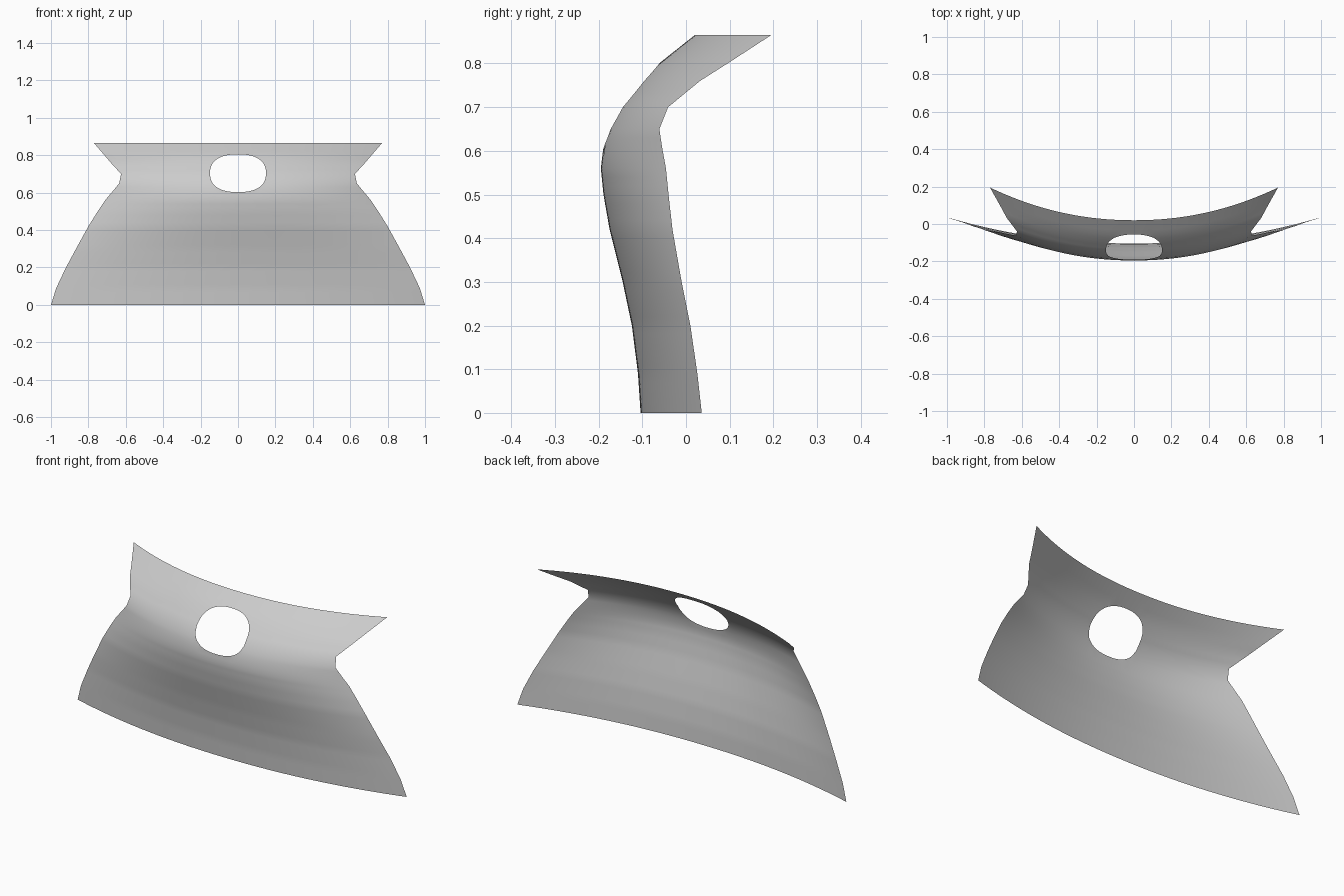
import bpy, bmesh

if "Cube" in bpy.data.objects:
    bpy.data.objects.remove(bpy.data.objects["Cube"])

# Profile rows: z, half width, y on the centre line, y at the side edge
ROWS = [
    (0.00, 1.000, -0.104, 0.036), (0.09, 0.972, -0.110, 0.026),
    (0.20, 0.920, -0.124, 0.010), (0.30, 0.866, -0.145, -0.010),
    (0.42, 0.800, -0.175, -0.031), (0.50, 0.750, -0.189, -0.040),
    (0.56, 0.710, -0.195, -0.046), (0.61, 0.668, -0.189, -0.055),
    (0.65, 0.635, -0.177, -0.061), (0.70, 0.625, -0.150, -0.041),
    (0.76, 0.680, -0.100, 0.032), (0.80, 0.714, -0.062, 0.095),
    (0.865, 0.770, 0.020, 0.195),
]
HOLE_X, HOLE_Z, HOLE_MID, POWER = 0.15, 0.101, 0.704, 2.4
NX = 80


def profile(z):
    for a, b in zip(ROWS, ROWS[1:]):
        if z <= b[0] + 1e-6:
            t = (z - a[0]) / (b[0] - a[0])
            return [p + (q - p) * t for p, q in zip(a[1:], b[1:])]
    return ROWS[-1][1:]


def hole_value(co):
    return (abs(co.x / HOLE_X) ** POWER
            + abs((co.z - HOLE_MID) / HOLE_Z) ** POWER) ** (1 / POWER)


# Flat outline grid, with extra rows between the profile rows
levels = [0.0]
for a, b in zip(ROWS, ROWS[1:]):
    n = max(1, round((b[0] - a[0]) / 0.02))
    levels += [a[0] + (b[0] - a[0]) * i / n for i in range(1, n + 1)]
bm = bmesh.new()
grid = [[bm.verts.new(((2 * i / NX - 1) * profile(z)[0], 0, z))
         for i in range(NX + 1)] for z in levels]
for lo, hi in zip(grid, grid[1:]):
    for i in range(NX):
        bm.faces.new((lo[i], lo[i + 1], hi[i + 1], hi[i]))

# Round opening: remove the inner faces and pull the rim onto the oval
inside = [f for f in bm.faces if hole_value(f.calc_center_median()) < 1]
bmesh.ops.delete(bm, geom=inside, context='FACES')
for v in bm.verts:
    if v.is_boundary and abs(v.co.x) < 0.22 and 0.55 < v.co.z < 0.85:
        k = hole_value(v.co)
        v.co.x /= k
        v.co.z = HOLE_MID + (v.co.z - HOLE_MID) / k

# Bend the sheet front to back
for v in bm.verts:
    half, mid, edge = profile(v.co.z)
    v.co.y = mid + (edge - mid) * abs(v.co.x / half) ** 2.1

mesh = bpy.data.meshes.new("curved_panel")
bm.to_mesh(mesh)
bm.free()
panel = bpy.data.objects.new("curved_panel", mesh)
bpy.context.collection.objects.link(panel)
for p in mesh.polygons:
    p.use_smooth = True
